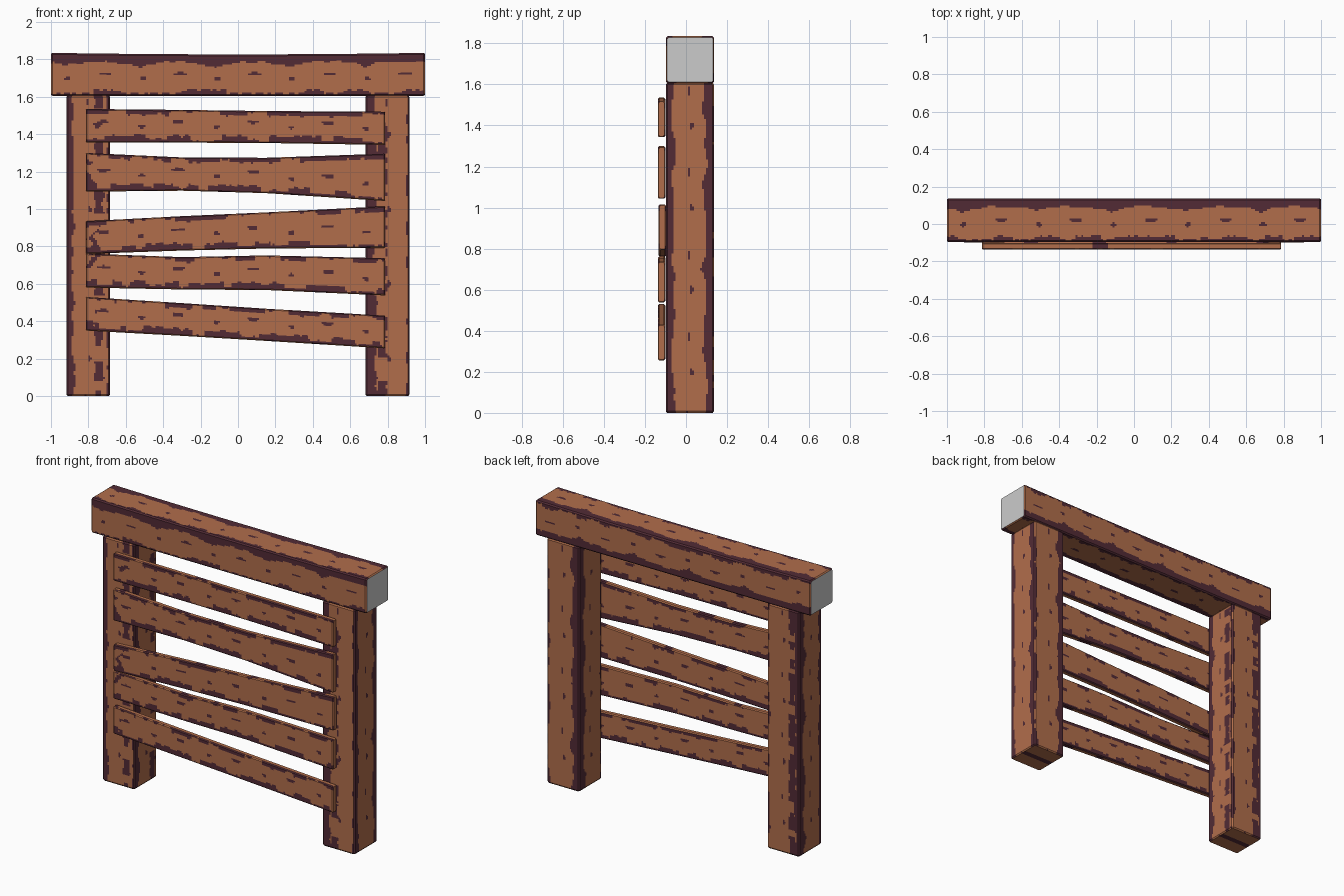
import bpy, bmesh, math
from mathutils import Vector, noise

if "Cube" in bpy.data.objects:
    bpy.data.objects.remove(bpy.data.objects["Cube"])

def material(name, rgb):
    m = bpy.data.materials.new(name)
    m.diffuse_color = (*rgb, 1)
    m.use_nodes = True
    m.node_tree.nodes["Principled BSDF"].inputs["Base Color"].default_value = m.diffuse_color
    return m

MATS = [material("brown wood", (0.44, 0.155, 0.071)),
        material("dark worn wood", (0.084, 0.024, 0.036)),
        material("pale grey cut end", (0.6, 0.6, 0.6))]
CELL = 0.0105

def nz(x, y, seed):
    return noise.noise(Vector((x, y, seed * 7.31)))

def bar(name, s0, s1, section, place, rule, cap, chamfer=0.008):
    """Square timber along s. section(s) -> a0,a1,b0,b1; rule(side, s, low, high) -> material."""
    bm = bmesh.new()
    a0, a1, b0, b1 = section(s0)
    na, nb = (max(2, round(w / CELL)) for w in (a1 - a0, b1 - b0))
    n = round((s1 - s0) / CELL)
    stations = [s0] + [s0 + chamfer + (s1 - s0 - 2 * chamfer) * i / n for i in range(n + 1)] + [s1]

    def ring(s, inset):
        a0, a1, b0, b1 = section(s)
        a0 += inset; a1 -= inset; b0 += inset; b1 -= inset
        c = chamfer
        corners = [((a0, b0 + c), (a0, b1 - c), nb), ((a0 + c, b1), (a1 - c, b1), na),
                   ((a1, b1 - c), (a1, b0 + c), nb), ((a1 - c, b0), (a0 + c, b0), na)]
        pts, info = [], []
        for side, (p, q, k) in enumerate(corners):
            w = math.dist(p, q)
            for i in range(k + 1):
                t = i / k
                pts.append(bm.verts.new(place(s, p[0] + (q[0] - p[0]) * t, p[1] + (q[1] - p[1]) * t)))
                tm = min((i + 0.5) / k, 1)
                info.append((side, c + tm * w, c + (1 - tm) * w))
        return pts, info

    last = len(stations) - 1
    rings = [ring(s, chamfer * 0.7 if i in (0, last) else 0) for i, s in enumerate(stations)]
    for i in range(last):
        (p, info), (q, _) = rings[i], rings[i + 1]
        sm = (stations[i] + stations[i + 1]) / 2
        for j in range(len(p)):
            k = (j + 1) % len(p)
            f = bm.faces.new((p[j], p[k], q[k], q[j]))
            f.material_index = int(rule(info[j][0], sm, info[j][1], info[j][2]))
    # end caps in three strips, so that the middle one can be a stripe
    for p, _ in (rings[0], rings[-1]):
        i, j = round(nb * 0.42), round(nb * 0.58)
        opp = nb + 1 + na + 1
        ii, jj = opp + nb - i, opp + nb - j
        for loop, m in ((p[ii:] + p[:i + 1], cap[0]), (p[i:j + 1] + p[jj:ii + 1], cap[1]),
                        (p[j:jj + 1], cap[0])):
            if len(loop) > 2:
                bm.faces.new(loop).material_index = m
    bmesh.ops.recalc_face_normals(bm, faces=bm.faces)
    me = bpy.data.meshes.new(name)
    bm.to_mesh(me)
    bm.free()
    for m in MATS:
        me.materials.append(m)
    ob = bpy.data.objects.new(name, me)
    bpy.context.collection.objects.link(ob)

def spot(s, d, s_c, d_c, rs, rd, period=0.4):
    u = (s - s_c + period / 2) % period - period / 2
    return (u / rs) ** 2 + ((d - d_c) / rd) ** 2 < 1

def scallop(s, centre):
    return 1 - math.sqrt(abs(math.cos(math.pi * (s - centre) / 0.4)))

# --- top beam ---
def beam_rule(side, s, low, high):
    top = 0.042 + 0.035 * scallop(s, -0.72) + 0.012 * nz(s * 14, side, 1)
    bottom = 0.014 + (0.018 if nz(s * 9, side, 2) > -0.02 else 0) + 0.012 * nz(s * 30, side, 3)
    return (high < top or low < bottom or spot(s, low, -0.71, 0.118, 0.035, 0.008)
            or spot(s, low, -0.91, 0.093, 0.017, 0.011))

bar("top_beam", -1, 1,
    lambda s: (-0.097, 0.137, 1.605, 1.827 + 0.008 * s * s),
    lambda s, a, b: (s, a, b), beam_rule, (2, 2))

# --- posts: dark widths per side (inner x, back, outer x, front order follows the section ring) ---
def post_rule(sides, seed):
    def rule(side, s, low, high):
        lo, hi, dash = sides[side]
        wl = lo * (0.85 + 0.5 * scallop(s, 0.1)) + 0.02 * nz(s * 12, side, seed)
        wh = hi * (0.85 + 0.5 * scallop(s, 0.3)) + 0.02 * nz(s * 12, side, seed + 1)
        if low < wl or high < wh:
            return True
        if dash and abs(low - dash) < 0.022 + 0.014 * nz(s * 25, side, seed + 2) and nz(s * 11, side, seed + 3) > -0.1:
            return True
        return spot(s, low, 0.2, 0.11, 0.017, 0.01) or spot(s, low, 0.37, 0.125, 0.035, 0.004)
    return rule

# ring order: -x side, back, +x side, front (each as low edge, high edge, dashes)
LEFT = [(0.03, 0.055, 0), (0.03, 0.012, 0.05), (0.015, 0.05, 0.05), (0.012, 0.035, 0.06)]
RIGHT = [(0.015, 0.055, 0), (0.05, 0.015, 0), (0.045, 0.04, 0), (0.012, 0.055, 0.145)]
for name, x0, x1, sides, seed in (("left_post", -0.917, -0.684, LEFT, 10),
                                  ("right_post", 0.682, 0.916, RIGHT, 20)):
    bar(name, 0, 1.607, lambda s, x0=x0, x1=x1: (x0, x1, -0.098, 0.136),
        lambda s, a, b: (a, b, s), post_rule(sides, seed), (0, 1))

# --- crooked slats: (bottom, top) heights at the four stations ---
XS = (-0.813, -0.3, 0.15, 0.787)

def lerp_at(s, vals):
    for i in range(3):
        if s <= XS[i + 1] or i == 2:
            t = (s - XS[i]) / (XS[i + 1] - XS[i])
            return vals[i] + (vals[i + 1] - vals[i]) * t

SLATS = [((1.355, 1.355, 1.353, 1.343), (1.535, 1.530, 1.524, 1.520)),
         ((1.093, 1.098, 1.085, 1.043), (1.300, 1.276, 1.274, 1.296)),
         ((0.760, 0.778, 0.789, 0.793), (0.935, 0.962, 0.982, 1.015)),
         ((0.580, 0.570, 0.567, 0.538), (0.762, 0.743, 0.752, 0.737)),
         ((0.350, 0.322, 0.295, 0.255), (0.530, 0.497, 0.467, 0.430))]

def slat_rule(seed):
    def rule(side, s, low, high):
        if side in (1, 3):
            return nz(s * 8, side, seed) > 0.3
        if side == 2:
            low, high = high, low
        bottom = 0.016 + (0.022 if nz(s * 8, side, seed) > -0.03 else 0) + 0.014 * nz(s * 28, side, 5)
        top = 0.008 + (0.018 if nz(s * 8, side, seed + 1) > 0 else 0) + 0.014 * nz(s * 25, side, 6)
        if s < -0.76 + 0.06 * nz(low * 20, side, seed) and nz(low * 18, s * 18, seed) > 0.1:
            return True
        return (low < bottom or high < top or spot(s, low, -0.32, 0.112, 0.035, 0.008)
                or spot(s, low, -0.115, 0.085, 0.018, 0.01))
    return rule

for i, (bottoms, tops) in enumerate(SLATS):
    front = -0.133 if i == 2 else -0.137
    bar(f"slat_{i + 1}", XS[0], XS[3],
        lambda s, b=bottoms, t=tops, f=front: (f, f + 0.036, lerp_at(s, b), lerp_at(s, t)),
        lambda s, a, b: (s, a, b), slat_rule(30 + 3 * i), (0, 0), 0.006)
